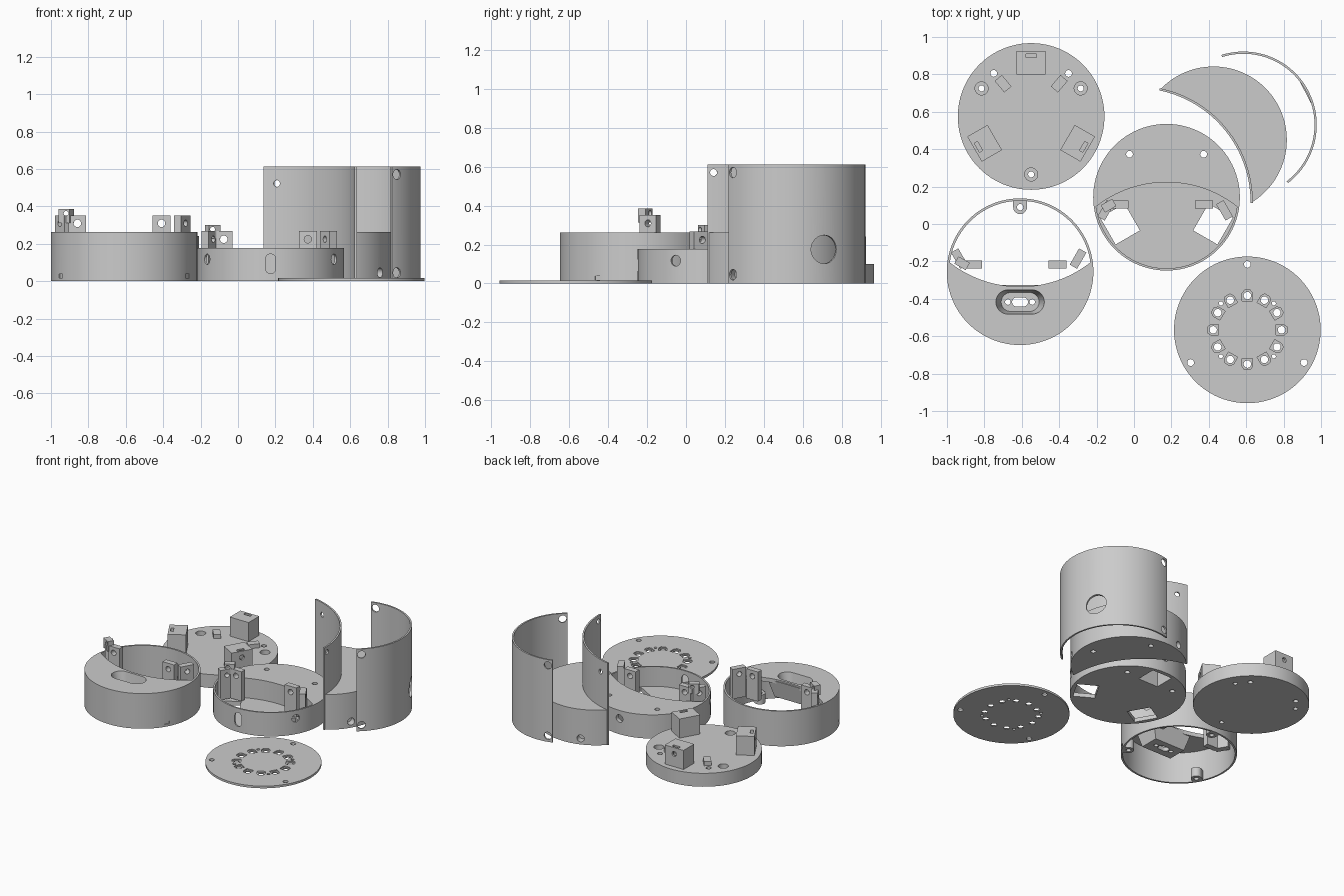
import bpy, bmesh, math
from mathutils import Matrix, Vector

if "Cube" in bpy.data.objects:
    bpy.data.objects.remove(bpy.data.objects["Cube"])

R, ARC, OFF = 0.392, 0.61, 0.53      # disc radius, large concave arc radius, its centre offset
PLASTIC = bpy.data.materials.new("grey_plastic")
PLASTIC.diffuse_color = (0.6, 0.6, 0.6, 1)
PLASTIC.use_nodes = True
PLASTIC.node_tree.nodes["Principled BSDF"].inputs["Base Color"].default_value = PLASTIC.diffuse_color


def finish(bm, name):
    bmesh.ops.recalc_face_normals(bm, faces=bm.faces)
    me = bpy.data.meshes.new(name)
    bm.to_mesh(me)
    bm.free()
    me.materials.append(PLASTIC)
    ob = bpy.data.objects.new(name, me)
    bpy.context.collection.objects.link(ob)
    return ob


def prism(name, pts, z0, z1, c=(0, 0), rot=0, low=1.0):
    """Extruded outline; 'low' scales the bottom outline."""
    bm = bmesh.new()
    m = Matrix.Translation((c[0], c[1], 0)) @ Matrix.Rotation(math.radians(rot), 4, 'Z')
    lo = [bm.verts.new(m @ Vector((x * low, y * low, z0))) for x, y in pts]
    hi = [bm.verts.new(m @ Vector((x, y, z1))) for x, y in pts]
    bm.faces.new(lo)
    bm.faces.new(hi)
    for i in range(len(pts)):
        j = (i + 1) % len(pts)
        bm.faces.new((lo[i], lo[j], hi[j], hi[i]))
    return finish(bm, name)


def rod(a, b, r, n=24):
    a, b = Vector(a), Vector(b)
    bm = bmesh.new()
    m = Matrix.Translation((a + b) / 2) @ (b - a).to_track_quat('Z', 'Y').to_matrix().to_4x4()
    bmesh.ops.create_cone(bm, cap_ends=True, segments=n, radius1=r, radius2=r, depth=(b - a).length, matrix=m)
    return finish(bm, "cutter")


def arc(r, a0, a1, n, c=(0, 0)):
    return [(c[0] + r * math.cos(math.radians(a0 + (a1 - a0) * i / n)),
             c[1] + r * math.sin(math.radians(a0 + (a1 - a0) * i / n))) for i in range(n + 1)]


def circle(r, n=96):
    return arc(r, 0, 360, n)[:-1]


def rect(w, h):
    return [(-w / 2, -h / 2), (w / 2, -h / 2), (w / 2, h / 2), (-w / 2, h / 2)]


def stadium(w, h):
    d = (w - h) / 2
    return arc(h / 2, -90, 90, 12, (d, 0)) + arc(h / 2, 90, 270, 12, (-d, 0))


def tips(r):
    """Angle of the crescent tip on the disc and on the large arc."""
    y = (ARC ** 2 - OFF ** 2 - r * r) / (2 * OFF)
    x = math.sqrt(r * r - y * y)
    return math.degrees(math.atan2(y, x)), math.degrees(math.atan2(y + OFF, x))


def crescent(r):
    a, b = tips(r)
    return arc(r, a, 180 - a, 72) + arc(ARC, 180 - b, b, 48, (0, -OFF))[1:-1]


def lens(r):
    a, b = tips(r)
    return arc(r, 180 - a, 360 + a, 72) + arc(ARC, b, 180 - b, 48, (0, -OFF))[1:-1]


def cut(ob, *cutters):
    for c in cutters:
        mod = ob.modifiers.new("cut", 'BOOLEAN')
        mod.operation, mod.solver, mod.object = 'DIFFERENCE', 'EXACT', c
        bpy.context.view_layer.objects.active = ob
        bpy.ops.object.modifier_apply(modifier=mod.name)
        bpy.data.objects.remove(c)
    return ob


def place(obs, c, rot=0):
    m = Matrix.Translation((c[0], c[1], 0)) @ Matrix.Rotation(math.radians(rot), 4, 'Z')
    for o in obs:
        o.data.transform(m)


def polar(r, deg):
    return r * math.cos(math.radians(deg)), r * math.sin(math.radians(deg))


def hole(c, r, z0=-0.1, z1=0.5, n=24):
    return rod((*c, z0), (*c, z1), r, n)


def radial(deg, z, r, r0=0.3, r1=0.45):
    return rod((*polar(r0, deg), z), (*polar(r1, deg), z), r)


def brackets(prefix, top, flip):
    """Screw brackets standing at the two ends of the concave arc."""
    obs = []
    for side, xs, xa in (("left", -0.25, -0.325), ("right", 0.2, 0.31)):
        s = 1 if xs > 0 else -1
        a = prism(f"{prefix}_{side}_bracket", rect(0.095, 0.042), top - 0.13, top + 0.09, (xs, -0.038 * flip))
        cut(a, rod((xs, -0.2, top + 0.047), (xs, 0.2, top + 0.047), 0.02))
        ca = (xa, -0.07 * flip)
        b = prism(f"{prefix}_{side}_angled_bracket", rect(0.1, 0.045), top - 0.13, top + 0.09, ca, -60 * s * flip)
        d = Vector((*polar(0.1, 90 - 60 * s * flip), 0))
        p = Vector((*ca, top + 0.047))
        cut(b, rod(p - d, p + d, 0.018))
        obs += [a, b]
    c = (-0.31, -0.045 * flip)
    nub = prism(f"{prefix}_bracket_nub", rect(0.07, 0.045), top + 0.05, top + 0.123, c, 30 * flip)
    cut(nub, rod((c[0], -0.3, top + 0.1), (c[0], 0.3, top + 0.1), 0.013))
    return obs + [nub]


THIRDS = (90, 210, 330)

# Base disc with three mounting blocks
base = prism("base_disc", circle(R), 0, 0.1)
for c in ((-0.265, 0.15), (0.265, 0.15), (0, -0.31)):
    cut(base, hole(c, 0.016), hole(c, 0.035, 0.05))
cut(base, hole((-0.2, 0.23), 0.018), hole((0.2, 0.23), 0.018))
parts = [base]
for i, a in enumerate(THIRDS):
    blk = prism(f"base_block_{i + 1}", rect(0.155, 0.125), 0.09, 0.242, polar(0.287, a), a - 90)
    cut(blk, prism("cutter", rect(0.055, 0.02), 0.15, 0.3, polar(0.325, a), a - 90),
        radial(a, 0.195, 0.018, 0.3, 0.45))
    parts.append(blk)
for s in (-1, 1):
    parts.append(prism("base_stop", rect(0.05, 0.08), 0.09, 0.13, (0.15 * s, 0.175), -40 * s))
place(parts, (-0.55, 0.575))

# Middle tray: crescent deck, sunken floor and thin rim
tray = prism("middle_tray", circle(R), 0, 0.177)
cut(tray, prism("cutter", lens(0.38), 0.03, 0.3))
for a in THIRDS:
    cut(tray, prism("cutter", rect(0.165, 0.15), -0.1, 0.15, polar(0.287, a), a - 90), radial(a, 0.117, 0.028))
for s in (-1, 1):
    cut(tray, hole((0.198 * s, 0.23), 0.018))
slot = prism("cutter", stadium(0.105, 0.055), -0.05, 0.05)
slot.data.transform(Matrix.Translation((0, -0.39, 0.093)) @ Matrix.Rotation(math.pi / 2, 4, 'X')
                    @ Matrix.Rotation(math.pi / 2, 4, 'Z'))
cut(tray, slot)
place([tray] + brackets("tray", 0.177, 1), (0.174, 0.143))

# Top cover: open ring, crescent deck and tapered recessed slot
ring = cut(prism("cover_ring", circle(R), 0, 0.262), prism("cutter", circle(0.379), -0.1, 0.4))
parts = [ring]
deck = prism("cover_deck", crescent(0.385), 0.232, 0.262, rot=180)
well = prism("cover_slot_housing", rect(0.33, 0.19), 0.12, 0.25, (0, -0.165), low=0.75)
for o in (deck, well):
    cut(o, prism("cutter", stadium(0.26, 0.13), 0.15, 0.263, (0, -0.162), low=0.78))
cut(well, prism("cutter", stadium(0.085, 0.05), 0, 0.3, (0, -0.162)),
    hole((-0.065, -0.162), 0.015), hole((0.065, -0.162), 0.015))
parts += [deck, well]
for i, a in enumerate(THIRDS):
    lug = prism(f"cover_lug_{i + 1}", [(0.04, -0.037), (0.04, 0.037)] + arc(0.037, 90, 270, 12),
                0.0, 0.07, polar(0.345, a), a)
    cut(lug, hole(polar(0.345, a), 0.017))
    if a != 90:
        cut(ring, prism("cutter", rect(0.06, 0.04), 0.018, 0.037, polar(0.392, a), a))
    parts.append(lug)
place(parts + brackets("cover", 0.262, -1), (-0.609, -0.255))

# Thin plate with a ring of twelve pockets
plate = prism("ring_plate", circle(R), 0, 0.016)
pocket = [(-0.03, -0.028), (0.012, -0.028), (0.03, -0.015), (0.03, 0.015), (0.012, 0.028), (-0.03, 0.028)]
for i in range(12):
    p = polar(0.183, 30 * i)
    cut(plate, prism("cutter", pocket, 0.007, 0.1, p, 30 * i), hole(p, 0.02, n=20))
for a in (45, 135, 225, 315):
    cut(plate, hole(polar(0.2, a), 0.011, n=16))
for a in THIRDS:
    cut(plate, hole(polar(0.35, a), 0.018))
place([plate], (0.606, -0.566))

# Crescent block with a tall concave wall
block = prism("crescent_block", crescent(R), 0, 0.262)
for a in (-19, 19):
    cut(block, radial(90 - a * 3.7, 0.045, 0.026, 0.34, 0.45))
for s in (-1, 1):
    cut(block, hole((0.198 * s, 0.23), 0.018, -0.1, 0.06))
t = tips(R)[1]
wall = prism("concave_wall", arc(ARC, t, 180 - t, 48, (0, -OFF)) + arc(ARC + 0.012, 180 - t, t, 48, (0, -OFF)),
             0, 0.612)
for ang, z in ((t + 2.8, 0.57), (t + 2.8, 0.045), (180 - t - 7, 0.522)):
    p0, p1 = polar(ARC - 0.05, ang), polar(ARC + 0.03, ang)
    cut(wall, rod((p0[0], p0[1] - OFF, z), (p1[0], p1[1] - OFF, z), 0.018))
place([block, wall], (0.425, 0.45), -51)

# Curved outer shell with a round port
shell = prism("outer_shell", arc(R, -80, 80, 72) + arc(R - 0.012, 80, -80, 72), 0, 0.612)
for a in (-75, 75):
    for z in (0.045, 0.57):
        cut(shell, radial(a, z, 0.027))
boss = prism("port_boss", arc(R - 0.004, -15.5, 15.5, 16), 0.07, 0.28)
for o in (shell, boss):
    cut(o, rod((0.3, 0, 0.175), (0.45, 0, 0.175), 0.073, 48))
place([shell, boss], (0.585, 0.53), 27.5)

# Smooth curved faces, keep the edges sharp
bpy.ops.object.select_all(action='DESELECT')
for o in bpy.context.scene.objects:
    o.select_set(True)
bpy.context.view_layer.objects.active = shell
bpy.ops.object.shade_smooth_by_angle(angle=math.radians(30))
